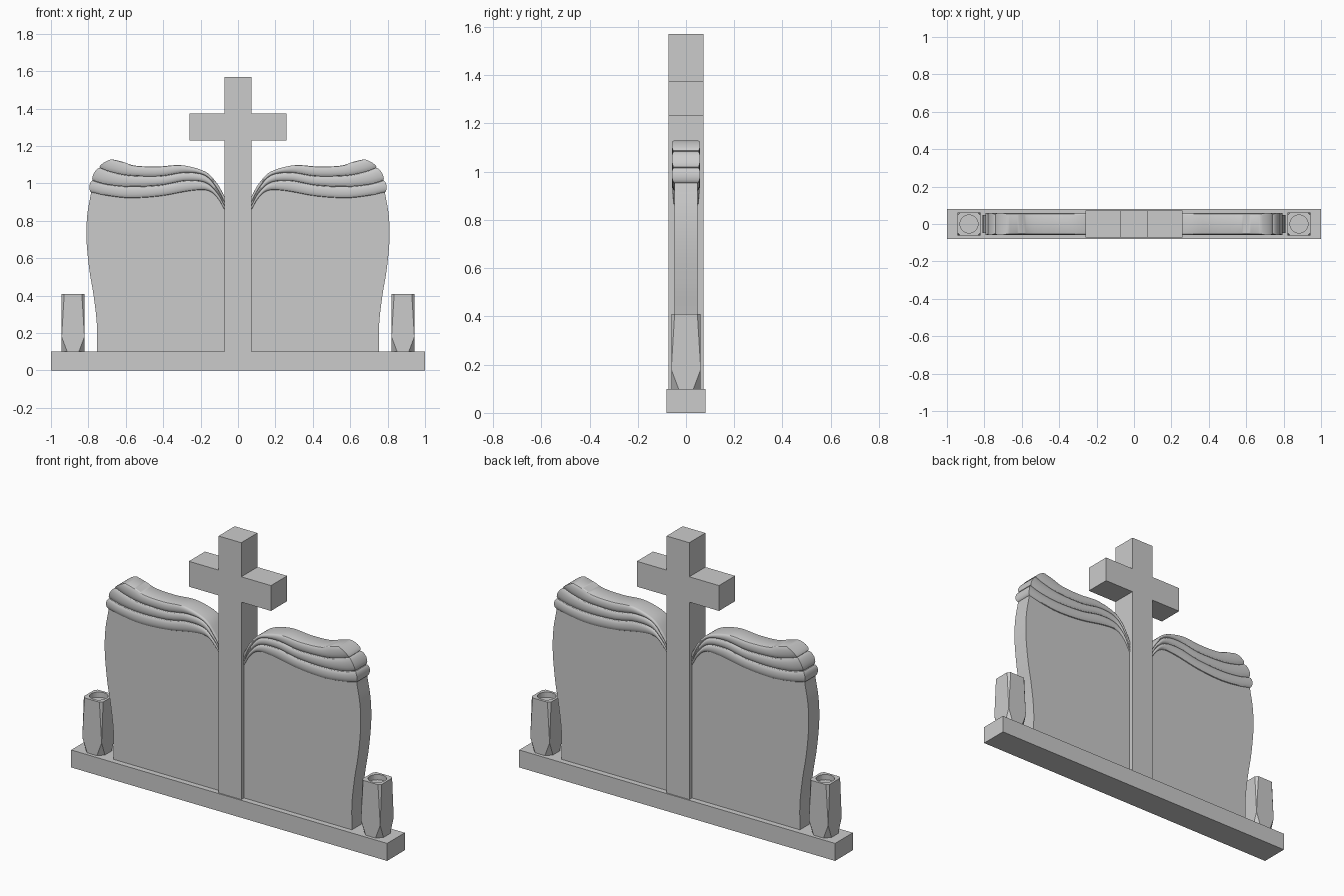
import bpy, bmesh, math
from mathutils import Vector

if "Cube" in bpy.data.objects:
    bpy.data.objects.remove(bpy.data.objects["Cube"])


def finish(name, bm, mirror=False, smooth=False):
    bmesh.ops.recalc_face_normals(bm, faces=bm.faces)
    me = bpy.data.meshes.new(name)
    bm.to_mesh(me)
    bm.free()
    ob = bpy.data.objects.new(name, me)
    bpy.context.collection.objects.link(ob)
    if smooth:
        bpy.ops.object.select_all(action='DESELECT')
        ob.select_set(True)
        bpy.context.view_layer.objects.active = ob
        bpy.ops.object.shade_smooth_by_angle(angle=math.radians(30))
    if mirror:
        ob.modifiers.new("mirror", 'MIRROR').use_mirror_merge = False
    return ob


def extrude_profile(name, pts, depth, **kw):
    """Extrude an x-z outline symmetrically along y."""
    bm = bmesh.new()
    face = bm.faces.new([bm.verts.new((x, -depth, z)) for x, z in pts])
    new = bmesh.ops.extrude_face_region(bm, geom=[face])["geom"]
    verts = [v for v in new if isinstance(v, bmesh.types.BMVert)]
    bmesh.ops.translate(bm, verts=verts, vec=(0, 2 * depth, 0))
    return finish(name, bm, **kw)


def spline(pts, steps=6):
    """Catmull-Rom curve through 2D points."""
    p = [Vector(q) for q in pts]
    p = [2 * p[0] - p[1]] + p + [2 * p[-1] - p[-2]]
    out = []
    for a, b, c, d in zip(p, p[1:], p[2:], p[3:]):
        for i in range(steps):
            t = i / steps
            out.append(0.5 * (2 * b + (c - a) * t + (2 * a - 5 * b + 4 * c - d) * t * t
                              + (3 * b - a - 3 * c + d) * t ** 3))
    return out + [p[-2]]


# Plinth
extrude_profile("base", [(-1, 0), (1, 0), (1, 0.1), (-1, 0.1)], 0.08)

# Cross
half = [(0.072, 0.1), (0.072, 1.23), (0.26, 1.23), (0.26, 1.375), (0.072, 1.375), (0.072, 1.57)]
extrude_profile("cross", half + [(-x, z) for x, z in reversed(half)], 0.073)

# Page edge curves, from the spine outwards, lowest to highest
edges = [spline(c) for c in (
    [(0.072, 0.86), (0.112, 0.925), (0.165, 0.963), (0.257, 0.96), (0.417, 0.932), (0.578, 0.922),
     (0.70, 0.935), (0.785, 0.953)],
    [(0.072, 0.88), (0.112, 0.95), (0.176, 1.005), (0.283, 1.014), (0.417, 0.99), (0.578, 0.983),
     (0.70, 0.995), (0.775, 1.015)],
    [(0.072, 0.90), (0.112, 0.973), (0.176, 1.042), (0.283, 1.058), (0.417, 1.039), (0.578, 1.042),
     (0.68, 1.062), (0.738, 1.083)],
    [(0.072, 0.93), (0.112, 1.0), (0.176, 1.063), (0.30, 1.097), (0.43, 1.09), (0.55, 1.095),
     (0.615, 1.115), (0.668, 1.128)])]

# Book body
D = 0.048
side = spline([(0.755, 0.1), (0.755, 0.25), (0.772, 0.4), (0.795, 0.54), (0.81, 0.7), (0.806, 0.83),
               (0.785, 0.953)])
outline = [(0.072, 0.1)] + [tuple(v) for v in side] + [tuple(v) for v in reversed(edges[0][:-1])]
extrude_profile("book_body", outline, D, mirror=True, smooth=True)

# Bulging page bands lofted between the edge curves
bm = bmesh.new()
N = len(edges[0])
rings = []
for i in range(N):
    u = i / (N - 1)
    front = []
    for lo, hi in zip(edges, edges[1:]):
        for k in range(9 if hi is edges[-1] else 8):
            a = math.pi * k / 8
            p = lo[i].lerp(hi[i], (1 - math.cos(a)) / 2)
            b = math.sin(a)
            end = 0.014 * b * u ** 12
            front.append((p.x + end, D + 0.011 * b * min(1, 0.3 + 4 * u), p.y + 0.4 * end))
    ring = [(x, -y, z) for x, y, z in front] + list(reversed(front))
    rings.append([bm.verts.new(c) for c in ring])
M = len(rings[0])
for r, s in zip(rings, rings[1:]):
    for k in range(M):
        bm.faces.new((r[k], r[(k + 1) % M], s[(k + 1) % M], s[k]))
for r in (rings[0], rings[-1]):
    for k in range(M // 2 - 1):
        bm.faces.new((r[k], r[k + 1], r[M - 2 - k], r[M - 1 - k]))
finish("page_bands", bm, mirror=True, smooth=True)

# Vases: square block with tapering corner cuts
VX, W = 0.882, 0.061
bm = bmesh.new()
for z, cut in ((0.1, 0.03), (0.18, 0), (0.41, 0.014)):
    corners = {(sx * (W - dx), sy * (W - dy)) for sx in (-1, 1) for sy in (-1, 1)
               for dx, dy in ((cut, 0), (0, cut))}
    for x, y in sorted(corners):
        bm.verts.new((VX + x, y, z))
bmesh.ops.convex_hull(bm, input=bm.verts)
bmesh.ops.dissolve_limit(bm, angle_limit=0.01, verts=bm.verts, edges=bm.edges)
vase = finish("vase", bm)

# Round recess in the vase top
bpy.ops.mesh.primitive_cylinder_add(vertices=32, radius=0.048, depth=0.1, location=(VX, 0, 0.43))
cutter = bpy.context.object
cutter.name = "vase_recess_cutter"
cutter.hide_render = True
cutter.display_type = 'WIRE'
cut = vase.modifiers.new("recess", 'BOOLEAN')
cut.operation = 'DIFFERENCE'
cut.solver = 'EXACT'
cut.object = cutter
vase.modifiers.new("mirror", 'MIRROR').use_mirror_merge = False
